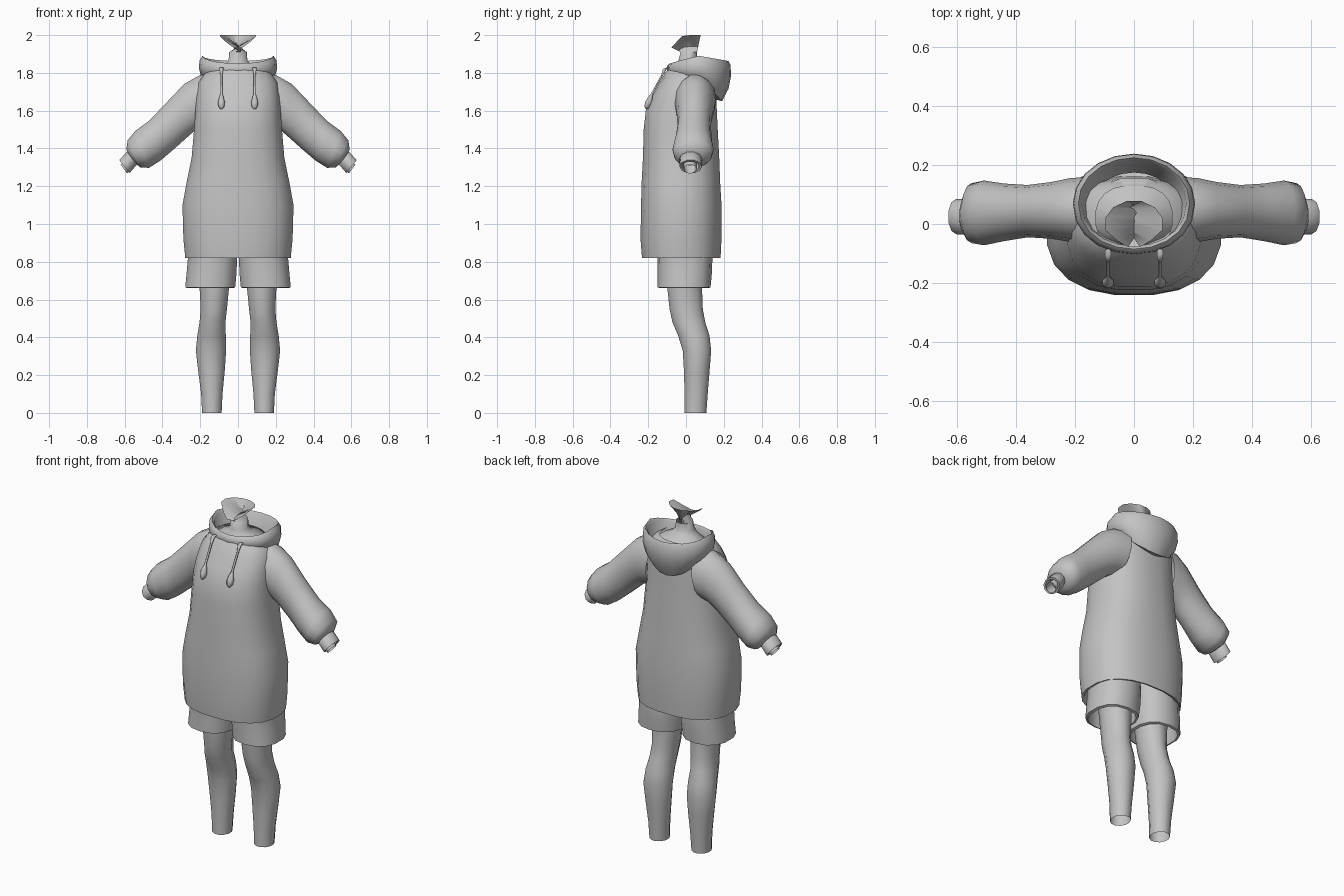
import bpy, bmesh, math
from mathutils import Vector

grey = bpy.data.materials.new("soft grey")
grey.diffuse_color = (0.55, 0.55, 0.55, 1)


def spow(v, p):
    return math.copysign(abs(v) ** p, v)


def skin(name, rings, mirror=False, cap_start=False, cap_end=False):
    """Join closed rings of points into a smooth shell."""
    bm = bmesh.new()
    loops = [[bm.verts.new(p) for p in ring] for ring in rings]
    n = len(loops[0])
    for a, b in zip(loops, loops[1:]):
        for i in range(n):
            j = (i + 1) % n
            bm.faces.new((a[i], a[j], b[j], b[i]))
    if cap_start:
        bm.faces.new(loops[0])
    if cap_end:
        bm.faces.new(loops[-1])
    bmesh.ops.recalc_face_normals(bm, faces=bm.faces)
    me = bpy.data.meshes.new(name)
    bm.to_mesh(me)
    bm.free()
    me.materials.append(grey)
    ob = bpy.data.objects.new(name, me)
    bpy.context.collection.objects.link(ob)
    bpy.ops.object.select_all(action='DESELECT')
    ob.select_set(True)
    bpy.context.view_layer.objects.active = ob
    bpy.ops.object.shade_smooth_by_angle(angle=math.radians(55))
    if mirror:
        ob.modifiers.new("mirror", 'MIRROR')
    return ob


def ring(a, b, y0, y1, n=12, p=1.0):
    """Oval through two (x, z) points, spanning y0..y1."""
    a, b = Vector((a[0], 0, a[1])), Vector((b[0], 0, b[1]))
    c = (a + b) / 2 + Vector((0, (y0 + y1) / 2, 0))
    u, v = (b - a) / 2, Vector((0, (y1 - y0) / 2, 0))
    out = []
    for i in range(n):
        t = 2 * math.pi * (i + 0.5) / n
        out.append(c + u * spow(math.cos(t), p) + v * spow(math.sin(t), p))
    return out


def flat(z, x0, x1, y0, y1, n=12, p=1.0):
    return ring((x0, z), (x1, z), y0, y1, n, p)


# hoodie body: z, half width, front y, back y (starts with the hem turned inside)
body = [(0.88, 0.25, -0.20, 0.15), (0.825, 0.265, -0.22, 0.17),
        (0.82, 0.282, -0.235, 0.185), (0.92, 0.292, -0.243, 0.19),
        (1.10, 0.297, -0.24, 0.19), (1.22, 0.275, -0.237, 0.183),
        (1.35, 0.248, -0.23, 0.178), (1.50, 0.235, -0.226, 0.17),
        (1.60, 0.228, -0.215, 0.165), (1.68, 0.222, -0.18, 0.162),
        (1.75, 0.21, -0.14, 0.155), (1.80, 0.175, -0.112, 0.145),
        (1.825, 0.13, -0.09, 0.13)]
skin("hoodie_body", [flat(z, -w, w, f, b, 20, 0.82) for z, w, f, b in body])

# puffy sleeves, pinched before the cuff
sleeve = [((0.13, 1.80), (0.17, 1.51), -0.06, 0.16), ((0.205, 1.79), (0.23, 1.49), -0.06, 0.155),
          ((0.285, 1.745), (0.275, 1.45), -0.05, 0.142), ((0.38, 1.645), (0.34, 1.392), -0.045, 0.132),
          ((0.47, 1.55), (0.41, 1.333), -0.058, 0.137), ((0.545, 1.495), (0.47, 1.295), -0.072, 0.147),
          ((0.585, 1.445), (0.515, 1.297), -0.065, 0.138), ((0.592, 1.395), (0.545, 1.322), -0.035, 0.09),
          ((0.585, 1.38), (0.548, 1.325), -0.02, 0.07)]
skin("sleeve", [ring(*r, n=14) for r in sleeve], mirror=True)

# cuffs with a turned in edge
cuff = [((0.577, 1.382), (0.538, 1.328), -0.02, 0.07), ((0.592, 1.382), (0.536, 1.31), -0.035, 0.085),
        ((0.63, 1.34), (0.572, 1.268), -0.035, 0.085), ((0.622, 1.333), (0.576, 1.277), -0.024, 0.07),
        ((0.59, 1.36), (0.55, 1.31), -0.02, 0.065)]
skin("cuff", [ring(*r, n=10) for r in cuff], mirror=True)

# wrists
wrist = [((0.58, 1.36), (0.54, 1.31), -0.012, 0.055), ((0.622, 1.315), (0.586, 1.267), -0.012, 0.055)]
skin("wrist", [ring(*r, n=10) for r in wrist], mirror=True)

# hood lying on the shoulders: rolled at the front, deep pocket at the back


def hood_ring(f_front, f_back, z_front, z_side, z_back, n=20):
    out = []
    for i in range(n):
        t = 2 * math.pi * i / n
        c = math.cos(t)
        k = max(0, c), 1 - abs(c), max(0, -c)      # front, side, back weights
        f = f_front + (f_back - f_front) * (1 - c) / 2
        z = k[0] * z_front + k[1] * z_side + k[2] * z_back
        y = -0.172 * spow(c, 0.9) * f if c > 0 else -0.168 * c * f
        out.append((0.207 * math.sin(t) * f, 0.07 + y, z))
    return out


hood = [hood_ring(0.80, 0.62, 1.79, 1.77, 1.70), hood_ring(0.86, 0.70, 1.81, 1.79, 1.74),
        hood_ring(0.84, 0.87, 1.838, 1.873, 1.853), hood_ring(0.90, 0.92, 1.85, 1.89, 1.863),
        hood_ring(0.98, 0.99, 1.84, 1.865, 1.84), hood_ring(1.0, 1.0, 1.82, 1.825, 1.78),
        hood_ring(0.98, 0.92, 1.80, 1.785, 1.715), hood_ring(0.9, 0.72, 1.785, 1.765, 1.65),
        hood_ring(0.80, 0.50, 1.78, 1.76, 1.66)]
skin("hood", hood)

# neck with shoulders below and an open jaw edge on top
neck = [flat(1.78, -0.05, 0.05, -0.045, 0.06), flat(1.781, -0.165, 0.165, -0.08, 0.16),
        flat(1.815, -0.13, 0.13, -0.07, 0.14), flat(1.84, -0.075, 0.075, -0.05, 0.085),
        flat(1.865, -0.052, 0.052, -0.042, 0.062), flat(1.91, -0.048, 0.048, -0.03, 0.06)]
jaw = []
for i in range(12):
    t = 2 * math.pi * (i + 0.5) / 12
    s = math.sin(t)
    jaw.append((-0.1 * math.cos(t) * (1 if s > -0.5 else 0.8), 0.0 + 0.08 * s, 2.0 + 0.085 * min(0, s + 0.2)))
skin("neck", neck + [jaw], cap_start=True)

# shorts legs with hems turned inside
shorts = [(0.95, 0.0, 0.27, -0.16, 0.13), (0.82, 0.002, 0.268, -0.152, 0.14),
          (0.74, 0.005, 0.275, -0.15, 0.137), (0.665, 0.012, 0.282, -0.15, 0.13),
          (0.66, 0.025, 0.268, -0.138, 0.118), (0.78, 0.025, 0.255, -0.135, 0.12)]
skin("shorts_leg", [flat(*r, n=14, p=0.85) for r in shorts], mirror=True)

# bare legs, open at the ankle
legs = [(0.0, 0.085, 0.192, -0.01, 0.11), (0.1, 0.08, 0.197, -0.01, 0.117),
        (0.22, 0.068, 0.213, -0.013, 0.127), (0.33, 0.06, 0.226, -0.02, 0.136),
        (0.41, 0.062, 0.218, -0.045, 0.127), (0.48, 0.064, 0.206, -0.075, 0.105),
        (0.55, 0.056, 0.2, -0.09, 0.092), (0.66, 0.045, 0.206, -0.102, 0.088), (0.82, 0.03, 0.22, -0.11, 0.09)]
skin("leg", [flat(*r, n=12) for r in legs], mirror=True)

# drawstrings: thin cord ending in a drop shaped toggle (y, z, radius)
cord = [(-0.095, 1.828, 0.011), (-0.112, 1.82, 0.011), (-0.125, 1.79, 0.006), (-0.18, 1.69, 0.006),
        (-0.19, 1.67, 0.013), (-0.198, 1.645, 0.02), (-0.204, 1.622, 0.017), (-0.208, 1.61, 0.007)]
skin("drawstring", [flat(z, 0.088 - r, 0.088 + r, y - r, y + r, 8) for y, z, r in cord],
     mirror=True, cap_start=True, cap_end=True)
